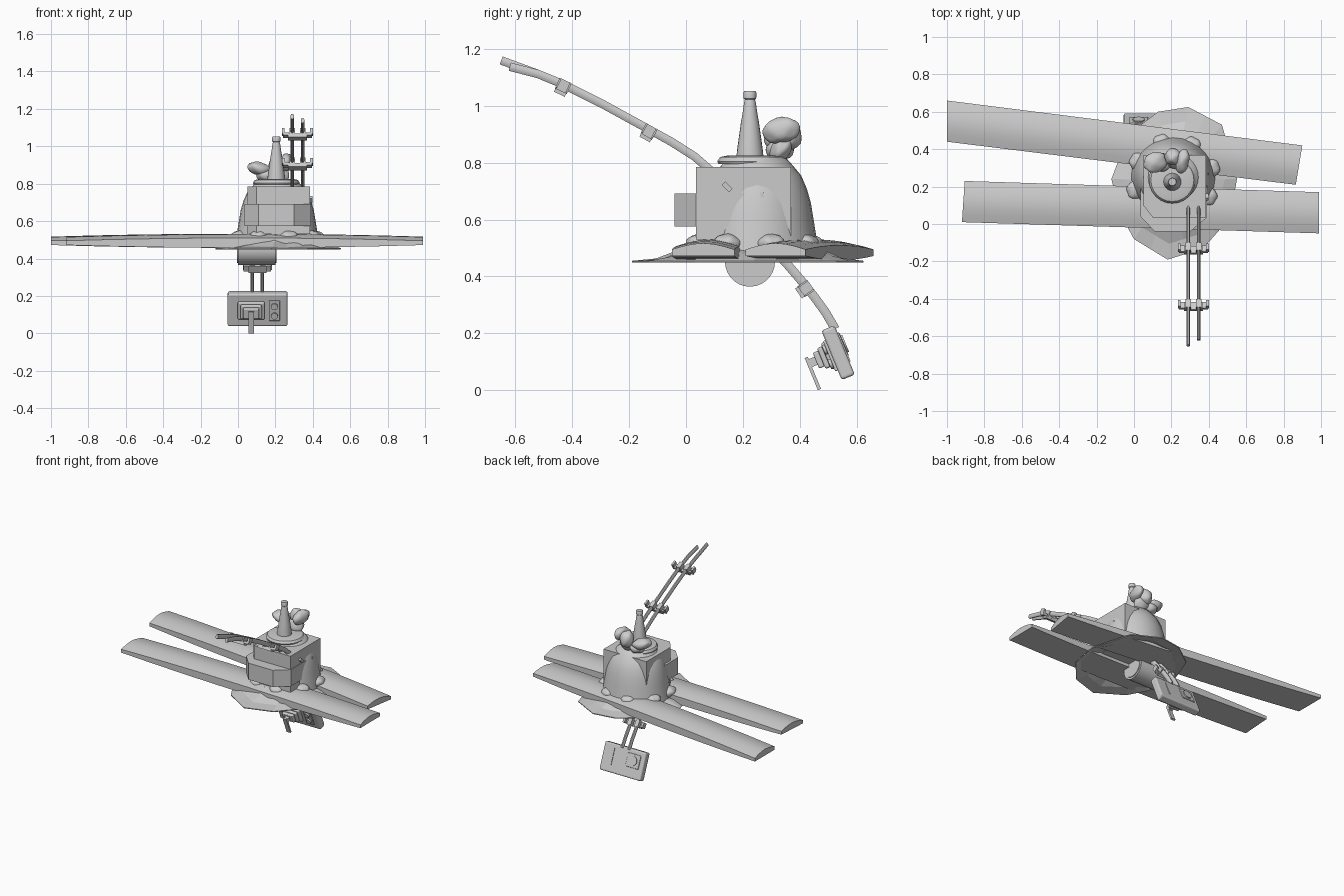
import bpy, bmesh, random
from math import sin, cos, pi, radians, sqrt
from mathutils import Matrix, Vector

if "Cube" in bpy.data.objects:
    bpy.data.objects.remove(bpy.data.objects["Cube"])

random.seed(4)


def add(name, verts, faces, smooth=None):
    me = bpy.data.meshes.new(name)
    me.from_pydata([tuple(v) for v in verts], [], faces)
    bm = bmesh.new()
    bm.from_mesh(me)
    bmesh.ops.recalc_face_normals(bm, faces=bm.faces)
    bm.to_mesh(me)
    bm.free()
    ob = bpy.data.objects.new(name, me)
    bpy.context.collection.objects.link(ob)
    if smooth:
        bpy.ops.object.select_all(action='DESELECT')
        ob.select_set(True)
        bpy.context.view_layer.objects.active = ob
        bpy.ops.object.shade_smooth_by_angle(angle=radians(smooth))
    return ob


def loft(name, rings, smooth=None, caps=True):
    n = len(rings[0])
    verts = [v for r in rings for v in r]
    faces = [(i * n + j, i * n + (j + 1) % n, (i + 1) * n + (j + 1) % n, (i + 1) * n + j)
             for i in range(len(rings) - 1) for j in range(n)]
    if caps:
        faces += [tuple(range(n)), tuple(range(len(verts) - n, len(verts)))]
    return add(name, verts, faces, smooth)


def box(name, size, loc, frame=Matrix(), tilt=0, bevel=0):
    sx, sy, sz = [s / 2 for s in size]
    m = frame @ Matrix.Translation(loc) @ Matrix.Rotation(tilt, 4, 'X')
    ring = [(-sx, -sy), (sx, -sy), (sx, sy), (-sx, sy)]
    ob = loft(name, [[m @ Vector((x, y, z)) for x, y in ring] for z in (-sz, sz)])
    if bevel:
        b = ob.modifiers.new("bevel", 'BEVEL')
        b.width, b.segments = bevel, 3
    return ob


def prism(name, outline, z0, z1):
    return loft(name, [[(x, y, z) for x, y in outline] for z in (z0, z1)])


def lathe(name, cx, cy, profile, n=24, smooth=40, sy=1):
    return loft(name, [[(cx + r * cos(2 * pi * j / n), cy + sy * r * sin(2 * pi * j / n), z)
                        for j in range(n)] for r, z in profile], smooth)


def cyl(name, r, length, m, n=24):
    return loft(name, [[m @ Vector((r * cos(2 * pi * j / n), r * sin(2 * pi * j / n), z))
                        for j in range(n)] for z in (-length / 2, length / 2)], 40)


def rail(name, x, path, w, h):
    rings = []
    for i, p in enumerate(path):
        a, b = path[max(i - 1, 0)], path[min(i + 1, len(path) - 1)]
        t = Vector((b[0] - a[0], b[1] - a[1])).normalized()
        rings.append([(x + w * cos(k * pi / 4 + pi / 8), p[0] - t.y * h * sin(k * pi / 4 + pi / 8),
                       p[1] + t.x * h * sin(k * pi / 4 + pi / 8)) for k in range(8)])
    return loft(name, rings, 50)


def blob(name, loc, size, rot=(0, 0, 0)):
    bm = bmesh.new()
    bmesh.ops.create_icosphere(bm, subdivisions=3, radius=1)
    for v in bm.verts:
        v.co *= 1 + 0.08 * sin(4 * v.co.x + 3 * v.co.z) * cos(5 * v.co.y)
    m = Matrix.Translation(loc)
    for ang, ax in zip(rot, 'XYZ'):
        m = m @ Matrix.Rotation(ang, 4, ax)
    m = m @ Matrix.Diagonal((*size, 1))
    verts = [m @ v.co for v in bm.verts]
    faces = [tuple(v.index for v in f.verts) for f in bm.faces]
    bm.free()
    add(name, verts, faces, 60)


# two long boards, slightly arched across and thinner at the ends
def board(name, left, right):
    rings = []
    for i in range(9):
        t = i / 8
        f = Vector((*left[0], 0)).lerp(Vector((*right[0], 0)), t)
        b = Vector((*left[1], 0)).lerp(Vector((*right[1], 0)), t)
        mid = 1 - (2 * t - 1) ** 2
        ring = []
        for k in range(7):
            p = f.lerp(b, k / 6)
            ring.append((p.x, p.y, 0.495 + 0.015 * mid + 0.022 * sin(pi * k / 6)))
        ring += [(b.x, b.y, 0.472 - 0.015 * mid), (f.x, f.y, 0.472 - 0.015 * mid)]
        rings.append(ring)
    loft(name, rings, 30)


board("back_board", [(-1.0, 0.44), (-1.0, 0.66)], [(0.865, 0.21), (0.90, 0.42)])
board("front_board", [(-0.92, 0.01), (-0.905, 0.23)], [(0.99, -0.05), (0.99, 0.17)])

# crumpled skirt under the body
rim = [(.29, .625), (.13, .60), (-.03, .48), (-.12, .24), (-.07, .05), (0, -.08),
       (.18, -.19), (.37, -.13), (.51, .03), (.55, .24), (.47, .53)]
rim = [p for i in range(len(rim)) for p in
       (rim[i], ((rim[i][0] + rim[i - len(rim) + 1][0]) / 2, (rim[i][1] + rim[i - len(rim) + 1][1]) / 2))]
rings = []
for s, z in ((1, .452), (.8, .468), (.64, .485), (.52, .525), (.3, .53)):
    rings.append([(.215 + (x - .215) * s, .235 + (y - .235) * s,
                   z + (random.uniform(-.012, .012) if .4 < s < 1 else 0)) for x, y in rim])
skirt = loft("skirt", rings, caps=False)
sol = skirt.modifiers.new("thickness", 'SOLIDIFY')
sol.thickness, sol.offset = 0.006, 0

# rounded body with a low collar
lathe("body_dome", .21, .25, [(.225, .48), (.215, .54), (.205, .60), (.195, .66), (.18, .71),
                              (.16, .755), (.13, .79), (.11, .812), (.085, .82)], 28, sy=.97)
lathe("collar", .205, .235, [(.12, .795), (.125, .805), (.115, .82), (.09, .825)], 24)
for i in range(8):
    a = i * pi / 4 + .3
    blob("base_lump", (.21 + .21 * cos(a), .24 + .2 * sin(a), .515), (.05, .05, .035), (0, 0, a))

# square housing with front pouch and side strap
prism("housing", [(.05, .10), (.10, .035), (.385, .035), (.385, .37), (.05, .37)], .53, .785)
prism("front_pouch", [(.035, .27), (.035, .04), (.11, -.04), (.30, -.04), (.39, .035), (.39, .27)],
      .575, .692)
for x in (.037, .391):
    box("side_strap", (.012, .012, .13), (x, .268, .63))
box("side_latch", (.02, .018, .036), (.388, .145, .715), tilt=radians(45))

# bottle on top
lathe("bottle", .205, .225, [(.048, .81), (.046, .84), (.039, .89), (.032, .94), (.025, .98), (.021, 1.01),
                             (.018, 1.022), (.022, 1.026), (.023, 1.046), (.02, 1.052)], 20)

# soft lobes behind the bottle
blob("left_lobe", (.115, .33, .88), (.065, .055, .035), (0, .25, .3))
blob("left_lower_lobe", (.15, .33, .845), (.05, .05, .035))
blob("right_lobe", (.26, .335, .915), (.035, .068, .045), (.2, 0, -.2))
blob("centre_lobe", (.21, .36, .90), (.045, .045, .055), (.3, 0, 0))
blob("lower_lobe", (.22, .335, .85), (.055, .035, .05), (-.5, 0, 0))

# barrel below
cyl("barrel", .088, .2, Matrix.Translation((.10, .225, .452)) @ Matrix.Rotation(pi / 2, 4, 'Y'), 28)
cyl("barrel_rim", .075, .21, Matrix.Translation((.10, .225, .452)) @ Matrix.Rotation(pi / 2, 4, 'Y'), 28)


# paired rails with cross brackets
def bracket(name, x, y, z, tilt, w):
    m = Matrix.Translation((x, y, z)) @ Matrix.Rotation(tilt, 4, 'X')
    box(name, (w * .65, .042, .02), (0, 0, -.022), m)
    for s in (-1, 1):
        box(name + "_clip", (.028, .046, .042), (s * .028, 0, 0), m)
        box(name + "_wing", (w * .2, .036, .016), (s * w * .39, 0, -.012), m)
        box(name + "_tip", (.014, .036, .03), (s * w * .47, 0, .006), m)


upper = [(.09, .77), (.03, .822), (-.05, .873), (-.13, .917), (-.3, 1.01), (-.43, 1.075), (-.52, 1.112)]
rail("upper_rail_left", .29, upper + [(-.65, 1.16)], .01, .016)
rail("upper_rail_right", .345, upper + [(-.62, 1.138)], .01, .016)
bracket("upper_bracket_near", .318, -.13, .91, radians(-29), .16)
bracket("upper_bracket_far", .318, -.432, 1.07, radians(-25), .16)

lower = [(.30, .50), (.35, .45), (.40, .392), (.45, .33), (.49, .275), (.525, .215)]
for x in (.077, .13):
    rail("lower_rail", x, lower, .01, .017)
bracket("lower_bracket", .104, .422, .358, radians(-55), .15)

# hanging camera-like box, built in its own tilted frame
F = Matrix.Translation((.105, .535, .132)) @ Matrix.Rotation(.39, 4, 'X')
case = box("device_case", (.32, .05, .188), (0, 0, 0), F, bevel=.01)
box("lens_base", (.145, .022, .10), (-.035, -.034, .003), F, bevel=.008)
box("lens_middle", (.115, .02, .08), (-.035, -.053, .003), F, bevel=.008)
box("lens_front", (.085, .022, .06), (-.035, -.072, .003), F, bevel=.006)
box("lever_hub", (.03, .03, .03), (-.035, -.092, .003), F)
box("lever", (.03, .012, .122), (-.035, -.11, -.034), F)
X = Matrix.Rotation(pi / 2, 4, 'X')
box("button_panel", (.06, .012, .115), (.09, -.028, 0), F, bevel=.004)
for z in (.027, -.027):
    cyl("button", .018, .016, F @ Matrix.Translation((.09, -.036, z)) @ X)
box("back_window", (.10, .01, .09), (-.08, .026, .02), F, bevel=.004)
cyl("back_dial", .032, .014, F @ Matrix.Translation((-.08, .03, .02)) @ X)
box("back_slot", (.008, .008, .11), (.08, .025, .01), F)
